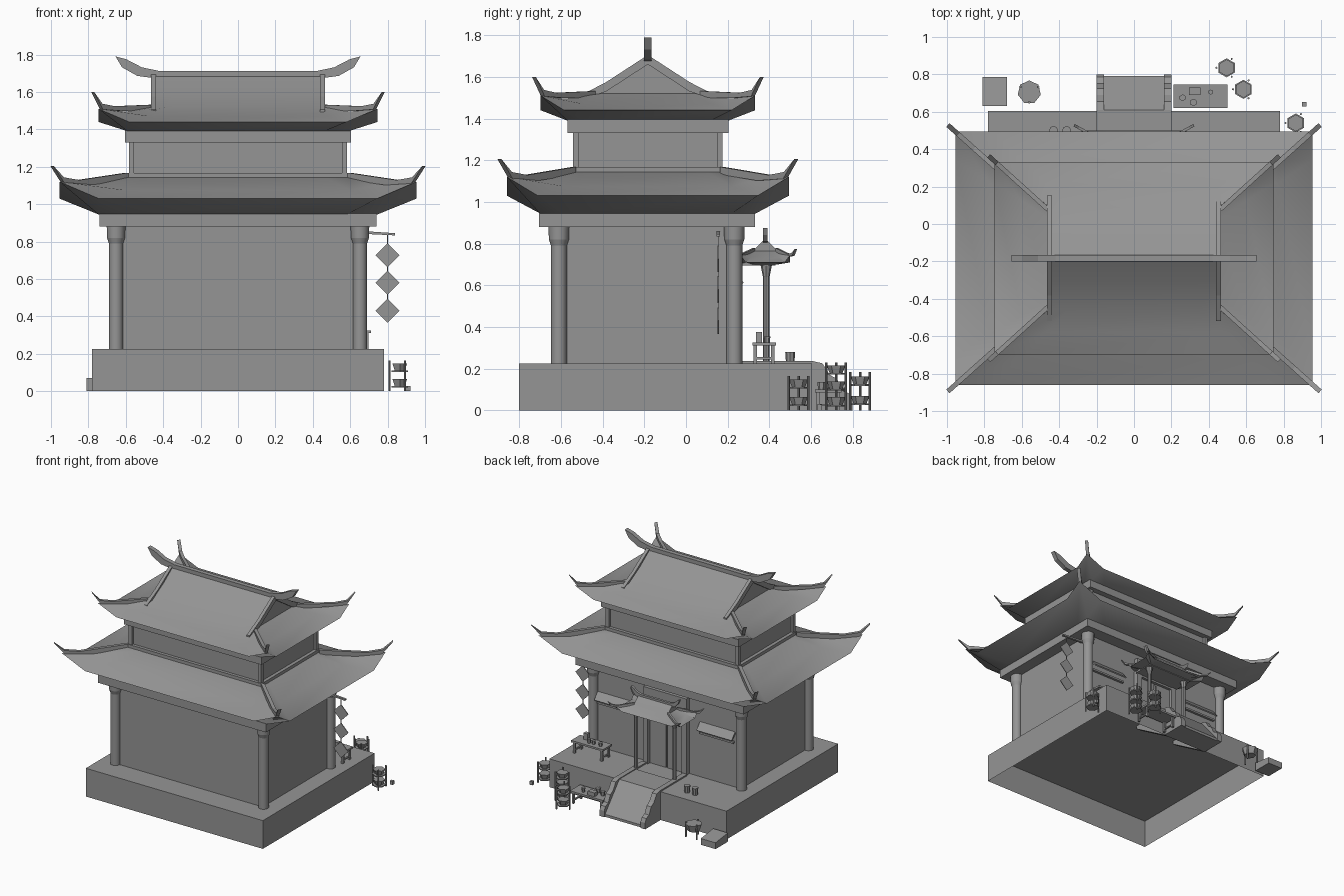
import bpy, bmesh, math
from mathutils import Vector

cube = bpy.data.objects.get("Cube")
if cube:
    bpy.data.objects.remove(cube, do_unlink=True)

grey = bpy.data.materials.new("stone grey")
grey.use_nodes = True
GREY = (0.3, 0.3, 0.3, 1)
grey.diffuse_color = GREY
grey.node_tree.nodes["Principled BSDF"].inputs["Base Color"].default_value = GREY

CY = -0.183          # centre line of the main building
BASE = 0.225         # platform height


def finish(name, bm, smooth=False):
    bmesh.ops.recalc_face_normals(bm, faces=bm.faces)
    mesh = bpy.data.meshes.new(name)
    bm.to_mesh(mesh)
    bm.free()
    mesh.materials.append(grey)
    ob = bpy.data.objects.new(name, mesh)
    bpy.context.collection.objects.link(ob)
    if smooth:
        bpy.ops.object.select_all(action='DESELECT')
        ob.select_set(True)
        bpy.context.view_layer.objects.active = ob
        bpy.ops.object.shade_smooth_by_angle(angle=math.radians(35))
    return ob


def box(name, cx, cy, z0, z1, hx, hy):
    bm = bmesh.new()
    bmesh.ops.create_cube(bm, size=2)
    for v in bm.verts:
        v.co = (cx + v.co.x * hx, cy + v.co.y * hy, z1 if v.co.z > 0 else z0)
    return finish(name, bm)


def cyl(name, x, y, z0, z1, r0, r1, n=12):
    bm = bmesh.new()
    bmesh.ops.create_cone(bm, cap_ends=True, segments=n, radius1=r0, radius2=r1, depth=z1 - z0)
    bmesh.ops.translate(bm, verts=bm.verts, vec=(x, y, (z0 + z1) / 2))
    return finish(name, bm, n > 8)


def plate(name, profile, width, origin, direction):
    """Extrude a (distance, height) outline sideways, standing along a direction."""
    d = Vector((direction[0], direction[1], 0)).normalized()
    side = Vector((-d.y, d.x, 0)) * width / 2
    o = Vector((origin[0], origin[1], 0))
    bm = bmesh.new()
    pts = [o + d * u + Vector((0, 0, z)) for u, z in profile]
    face = bm.faces.new([bm.verts.new(p - side) for p in pts])
    new = bmesh.ops.extrude_face_region(bm, geom=[face])["geom"]
    bmesh.ops.translate(bm, verts=[v for v in new if isinstance(v, bmesh.types.BMVert)], vec=side * 2)
    return finish(name, bm)


def roof(name, cy, layers, keep=0.78):
    """Loft rectangular rings (half x, half y, z, corner lift); edges turn up near corners."""
    bm = bmesh.new()
    rings = []
    for hx, hy, z, lift in layers:
        ring = []
        for sx, sy in ((1, 1), (-1, 1), (-1, -1), (1, -1)):
            near_x = (sx * hx * keep, sy * hy, z)
            near_y = (sx * hx, sy * hy * keep, z)
            corner = (sx * hx, sy * hy, z + lift)
            ring += [near_y, corner, near_x] if sx * sy > 0 else [near_x, corner, near_y]
        rings.append([bm.verts.new((x, y + cy, z)) for x, y, z in ring])
    for a, b in zip(rings, rings[1:]):
        for i in range(12):
            j = (i + 1) % 12
            bm.faces.new((a[i], a[j], b[j], b[i]))
    bm.faces.new(rings[0])
    bm.faces.new(rings[-1])
    return finish(name, bm, True)


def hips(name, cy, inner, tip, z_in, z_low, z_tip, h, width):
    """Four upswept corner ridges."""
    dx, dy = tip[0] - inner[0], tip[1] - inner[1]
    n = math.hypot(dx, dy)
    prof = [(0, z_in - h), (0.5, z_low - h), (0.85, z_low - h / 2), (1, z_tip),
            (0.86, z_low + h * 1.3), (0.65, z_low + h * 0.5), (0, z_in + h)]
    prof = [(u * n, z) for u, z in prof]
    for sx in (1, -1):
        for sy in (1, -1):
            plate(name, prof, width, (sx * inner[0], cy + sy * inner[1]), (sx * dx, sy * dy))


def horned_ridge(name, cy, flat, reach, z0, z1, z_tip, width):
    """Top ridge with a horn curling up at each end."""
    r, up = reach - flat, z_tip - z1
    top = [(flat, z1), (flat + r * 0.4, z1 + up * 0.25), (flat + r * 0.75, z1 + up * 0.8), (reach, z_tip)]
    low = [(reach - r * 0.15, z1 + up * 0.25), (flat + r * 0.5, z0 + up * 0.2), (flat, z0)]
    half = top + low
    plate(name, half + [(-u, z) for u, z in reversed(half)], width, (0, cy), (1, 0))


# Platform, open underneath
base = box("platform", 0, -0.098, 0, BASE, 0.78, 0.703)
bm = bmesh.new()
bm.from_mesh(base.data)
bmesh.ops.delete(bm, geom=[f for f in bm.faces if f.normal.z < -0.5], context='FACES_ONLY')
bm.to_mesh(base.data)
bm.free()

# Lower storey
box("lower_walls", 0, -0.19, BASE, 0.89, 0.645, 0.42)
for x in (-0.652, 0.652):
    for y in (-0.61, 0.232):
        cyl("column", x, y, BASE, 0.82, 0.038, 0.038)
        cyl("column_neck", x, y, 0.79, 0.82, 0.038, 0.048)
        cyl("column_capital", x, y, 0.82, 0.885, 0.048, 0.05)
box("lower_beam", 0, CY - 0.004, 0.88, 0.95, 0.74, 0.518)

# Lower roof
roof("lower_roof", CY, [(0.745, 0.518, 0.945, 0), (0.955, 0.677, 1.03, 0.09),
                        (0.77, 0.515, 1.075, 0.03), (0.59, 0.36, 1.145, 0)])
hips("lower_hip_ridge", CY, (0.595, 0.355), (0.995, 0.712), 1.15, 1.12, 1.205, 0.018, 0.026)

# Upper storey with corner posts and rails
box("upper_walls", 0, CY, 1.13, 1.36, 0.565, 0.34)
box("upper_sill", 0, CY, 1.13, 1.168, 0.592, 0.365)
box("upper_beam", 0, CY, 1.33, 1.395, 0.605, 0.386)
for x in (-0.57, 0.57):
    for s in (-1, 1):
        box("upper_post", x, CY + s * 0.345, 1.15, 1.34, 0.014, 0.014)

# Upper roof with gabled top
roof("upper_roof", CY, [(0.59, 0.386, 1.39, 0), (0.747, 0.515, 1.44, 0.07), (0.6, 0.395, 1.47, 0.025),
                        (0.45, 0.27, 1.52, 0), (0.45, 0.13, 1.6, 0), (0.45, 0.006, 1.69, 0)])
hips("upper_hip_ridge", CY, (0.46, 0.26), (0.777, 0.547), 1.515, 1.515, 1.6, 0.017, 0.024)
horned_ridge("main_ridge", CY, 0.42, 0.655, 1.67, 1.712, 1.79, 0.036)
for x in (-0.452, 0.452):
    for s in (-1, 1):
        plate("gable_ridge", [(0, 1.66), (0.2, 1.53), (0.335, 1.485), (0.335, 1.505), (0.2, 1.575), (0, 1.705)],
              0.026, (x, CY), (0, s))

# Rear porch
PY = 0.38
roof("porch_roof", PY, [(0.2, 0.06, 0.7, 0), (0.28, 0.12, 0.71, 0.035), (0.22, 0.085, 0.735, 0.012),
                        (0.15, 0.06, 0.765, 0), (0.15, 0.004, 0.82, 0)])
hips("porch_hip_ridge", PY, (0.15, 0.055), (0.32, 0.148), 0.77, 0.745, 0.775, 0.009, 0.014)
horned_ridge("porch_ridge", PY, 0.13, 0.215, 0.8, 0.83, 0.875, 0.02)
box("porch_beam", 0, 0.345, 0.695, 0.715, 0.2, 0.085)
for x in (-0.17, 0.17):
    cyl("porch_post", x, 0.385, BASE, 0.7, 0.015, 0.015, 8)
    cyl("porch_capital", x, 0.385, 0.64, 0.7, 0.016, 0.028, 8)
    box("door_jamb", x, 0.245, BASE, 0.72, 0.022, 0.025)
    box("door_leaf", x / 2, 0.235, BASE, 0.68, 0.08, 0.008)
box("door_lintel", 0, 0.245, 0.68, 0.83, 0.19, 0.02)

# Propped shutters beside the door
for x in (-0.44, 0.46):
    plate("shutter", [(0, 0.65), (0.045, 0.605), (0.052, 0.612), (0.007, 0.665)], 0.31, (x, 0.225), (0, 1))
    box("window_sill", x, 0.235, 0.575, 0.59, 0.15, 0.015)

# Entrance ramp with curved side walls
plate("ramp", [(0.4, 0.2), (0.4, 0.23), (0.61, 0.23), (0.79, 0.02), (0.79, 0), (0.6, 0)], 0.33, (0, 0), (0, 1))
for x in (-0.18, 0.18):
    plate("ramp_side_wall", [(0.27, 0.2), (0.27, 0.236), (0.61, 0.236), (0.655, 0.225), (0.69, 0.17), (0.725, 0.15),
                             (0.75, 0.095), (0.785, 0.08), (0.8, 0.05), (0.8, 0), (0.6, 0)], 0.04, (x, 0), (0, 1))

# Hanging diamond signs on a pole
plate("sign_pole", [(0, 0.858), (0.2, 0.845), (0.2, 0.833), (0, 0.843)], 0.018, (0.64, 0.155), (1, 0))
for z in (0.43, 0.58, 0.727):
    plate("diamond_sign", [(-0.064, z), (0, z - 0.064), (0.064, z), (0, z + 0.064)], 0.006, (0.8, 0.155), (1, 0))
box("sign_cord", 0.8, 0.155, 0.4, 0.84, 0.003, 0.002)


def table(name, cx, cy, z0, z1, hx, hy):
    box(name + "_top", cx, cy, z1 - 0.015, z1, hx, hy)
    for sx in (-1, 1):
        for sy in (-1, 1):
            box(name + "_leg", cx + sx * (hx - 0.02), cy + sy * (hy - 0.015), z0, z1 - 0.01, 0.008, 0.008)
        box(name + "_rail", cx + sx * (hx - 0.02), cy, z0 + 0.02, z0 + 0.03, 0.006, hy - 0.015)


def bowl_rack(x, y, height, bowls, r=0.045):
    for k in range(3):
        a = math.radians(60 + 120 * k)
        cyl("rack_post", x + (r + 0.01) * math.cos(a), y + (r + 0.01) * math.sin(a), 0, height, 0.006, 0.006, 6)
    for i in range(bowls):
        z = height * (i + 0.4) / bowls
        cyl("rack_ring", x, y, z - 0.012, z - 0.004, r + 0.006, r + 0.006, 6)
        cyl("bowl", x, y, z - 0.004, z + 0.032, r * 0.7, r, 6)


# Tables and wares
table("porch_table", 0.57, 0.375, BASE, 0.325, 0.14, 0.057)
box("tea_box", 0.63, 0.35, 0.325, 0.375, 0.018, 0.015)
for x in (0.48, 0.54, 0.58):
    cyl("cup", x, 0.39, 0.325, 0.355, 0.012, 0.015, 6)
table("ground_table", 0.355, 0.683, 0, 0.1, 0.145, 0.064)
box("ware_box", 0.325, 0.71, 0.1, 0.13, 0.03, 0.02)
for x, y, r in ((0.26, 0.675, 0.018), (0.318, 0.65, 0.02), (0.41, 0.705, 0.014)):
    cyl("ware_jar", x, y, 0.1, 0.135, r * 0.8, r, 6)
for x, y, height, count in ((0.495, 0.835, 0.185, 2), (0.585, 0.72, 0.23, 3), (0.865, 0.54, 0.165, 2)):
    bowl_rack(x, y, height, count)
box("small_block", 0.91, 0.64, 0, 0.028, 0.012, 0.012)
for x in (-0.36, -0.43):
    cyl("platform_jar", x, 0.5, BASE, BASE + 0.055, 0.02, 0.024, 8)

# Footed cauldron and low crate
cyl("cauldron", -0.56, 0.705, 0.055, 0.11, 0.045, 0.063, 7)
for k in range(3):
    a = math.radians(30 + 120 * k)
    cyl("cauldron_leg", -0.56 + 0.055 * math.cos(a), 0.705 + 0.055 * math.sin(a), 0, 0.12, 0.007, 0.007, 6)
plate("crate", [(0.63, 0), (0.63, 0.07), (0.785, 0.05), (0.785, 0)], 0.13, (-0.745, 0), (0, 1))
